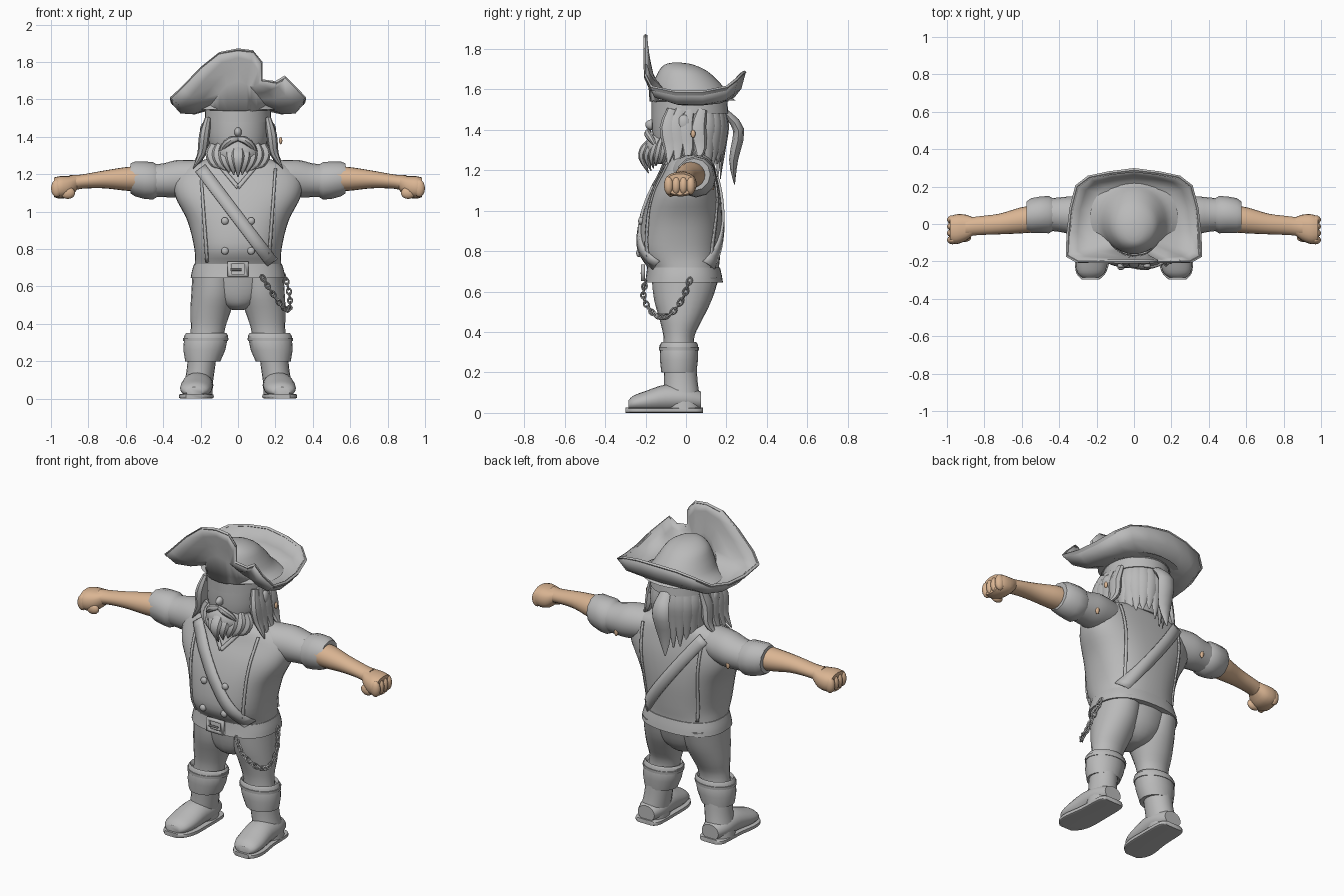
import bpy, bmesh, math, random
from mathutils import Vector

if "Cube" in bpy.data.objects:
    bpy.data.objects.remove(bpy.data.objects["Cube"])
random.seed(4)
X, Y, Z = Vector((1, 0, 0)), Vector((0, 1, 0)), Vector((0, 0, 1))


def material(name, colour):
    mat = bpy.data.materials.new(name)
    mat.use_nodes = True
    mat.diffuse_color = colour
    mat.node_tree.nodes["Principled BSDF"].inputs["Base Color"].default_value = colour
    return mat


grey = material("plain grey", (0.49, 0.49, 0.49, 1))
skin = material("tan skin", (0.7, 0.46, 0.29, 1))


def finish(name, bm, mat=grey, thick=0, angle=40):
    bmesh.ops.recalc_face_normals(bm, faces=bm.faces[:])
    mesh = bpy.data.meshes.new(name)
    bm.to_mesh(mesh)
    bm.free()
    mesh.materials.append(mat)
    obj = bpy.data.objects.new(name, mesh)
    bpy.context.collection.objects.link(obj)
    bpy.ops.object.select_all(action="DESELECT")
    obj.select_set(True)
    bpy.context.view_layer.objects.active = obj
    bpy.ops.object.shade_smooth_by_angle(angle=math.radians(angle))
    if thick:
        solid = obj.modifiers.new("thickness", "SOLIDIFY")
        solid.thickness, solid.offset = thick, 0


def spline(rows, steps):
    """Catmull-Rom interpolation of equal-length tuples."""
    out = []
    for i in range(len(rows) - 1):
        quad = rows[max(i - 1, 0)], rows[i], rows[i + 1], rows[min(i + 2, len(rows) - 1)]
        for k in range(steps):
            t = k / steps
            out.append(tuple(b + t * ((c - a) + t * ((2*a - 5*b + 4*c - d) + t * (3*b - a - 3*c + d))) / 2
                             for a, b, c, d in zip(*quad)))
    return out + [rows[-1]]


def bridge(bm, rings, closed=True):
    n = len(rings[0])
    for lower, upper in zip(rings, rings[1:]):
        for j in range(n if closed else n - 1):
            k = (j + 1) % n
            bm.faces.new((lower[j], lower[k], upper[k], upper[j]))


def sweep(name, rows, normal=None, ref=Y, mat=grey, sides=20, power=2.0, steps=3, mirror=1):
    """Loft ovals given as (x, y, z, width, depth)."""
    bm, rings = bmesh.new(), []
    rows = spline([(r[0] * mirror,) + tuple(r[1:]) for r in rows], steps)
    for i, row in enumerate(rows):
        before, after = rows[max(i - 1, 0)], rows[min(i + 1, len(rows) - 1)]
        t = normal or (Vector(after[:3]) - Vector(before[:3])).normalized()
        u = ref.cross(t).normalized()
        v = t.cross(u)
        ring = []
        for j in range(sides):
            a = math.tau * j / sides
            c, s = (math.copysign(abs(q) ** (2 / power), q) for q in (math.cos(a), math.sin(a)))
            ring.append(bm.verts.new(Vector(row[:3]) + u * c * row[3] + v * s * row[4]))
        rings.append(ring)
    bridge(bm, rings)
    bm.faces.new(rings[0])
    bm.faces.new(rings[-1])
    finish(name, bm, mat)


def ball(name, centre, size, mat=grey):
    bm = bmesh.new()
    bmesh.ops.create_uvsphere(bm, u_segments=14, v_segments=9, radius=1)
    for v in bm.verts:
        v.co = Vector(centre) + Vector(p * q for p, q in zip(v.co, size))
    finish(name, bm, mat)


# Torso, belt, seat and neck
torso = [(0, -.01, .65, .24, .18), (0, -.012, .71, .232, .175), (0, -.032, .8, .233, .203),
         (0, -.021, .95, .27, .2), (0, -.005, 1.08, .335, .175), (0, .01, 1.18, .34, .14),
         (0, .015, 1.25, .27, .115), (0, .02, 1.285, .15, .08)]
BULGE = 2.4
sweep("torso", torso, Z, sides=40, power=BULGE, steps=4)
sweep("belt", [(0, -.01, .645, .253, .193), (0, -.01, .68, .247, .187), (0, -.012, .72, .235, .18)],
      Z, sides=40, power=BULGE)
sweep("trouser_seat", [(0, -.005, .66, .2, .165), (0, -.012, .56, .17, .14), (0, -.02, .5, .1, .105),
                       (0, -.02, .475, .03, .06)], Z)
sweep("neck", [(0, 0, 1.24, .12, .1), (0, 0, 1.34, .1, .1)], Z)
fine_torso = spline(torso, 20)


def on_torso(x, z, back=False, lift=.005):
    row = min(fine_torso, key=lambda r: abs(r[2] - z))
    reach = max(0, 1 - abs(x / row[3]) ** BULGE) ** (1 / BULGE)
    return Vector((x, row[1] + (row[4] * reach + lift) * (1 if back else -1), z))


def strap(name, start, end, width, back=False, thick=.008):
    bm, edges = bmesh.new(), []
    run = Vector((end[0] - start[0], end[1] - start[1]))
    side = Vector((-run.y, run.x)).normalized() * width / 2
    for i in range(21):
        p = Vector(start) + run * i / 20
        edges.append([bm.verts.new(on_torso(*(p + side * k), back)) for k in (-1, 0, 1)])
    bridge(bm, edges, False)
    finish(name, bm, thick=thick)


# Clothing trim
for back in (False, True):
    strap("cross_strap", (-.2, 1.23), (.18, .73), .065, back, .014)
    for s in (1, -1):
        strap("vest_edge", (s * .2, 1.23), (s * .165, .73), .014, back)
for s in (1, -1):
    strap("shirt_collar", (s * .11, 1.26), (0, 1.13), .02)
    for z in (.79, .95):
        ball("button", on_torso(s * .07, z), (.02, .014, .02))

# Buckle frame and prong
bm = bmesh.new()
rings = [[bm.verts.new((x * k, -.213, .693 + z * k)) for x, z in
          ((-.055, -.04), (.055, -.04), (.055, .04), (-.055, .04))] for k in (1, .65)]
bridge(bm, rings)
finish("buckle", bm, thick=.02)
sweep("buckle_prong", [(-.04, -.22, .69, .006, .006), (.02, -.22, .69, .006, .006)], X, Z, sides=8)

# Limbs
for s in (1, -1):
    def limb(name, rows, normal=Z, ref=Y, **options):
        sweep(name, rows, normal, ref, mirror=s, **options)

    limb("sleeve", [(.16, .02, 1.185, .09, .09), (.25, .03, 1.18, .105, .097), (.33, .045, 1.175, .102, .1),
                    (.4, .05, 1.168, .092, .09), (.47, .05, 1.165, .085, .085)], X, Z)
    limb("sleeve_cuff", [(.43, .05, 1.165, .085, .085), (.455, .05, 1.165, .1, .1), (.5, .05, 1.168, .097, .1),
                         (.55, .045, 1.175, .093, .093), (.575, .04, 1.178, .08, .08)], X, Z, sides=12, steps=1)
    limb("forearm", [(.5, .03, 1.177, .072, .069), (.6, .02, 1.175, .07, .063), (.72, 0, 1.172, .055, .047),
                     (.84, -.01, 1.16, .05, .038), (.9, -.02, 1.15, .05, .045)], X, Z, mat=skin)
    limb("fist", [(.86, -.012, 1.155, .047, .038), (.9, -.02, 1.135, .07, .055),
                  (.95, -.028, 1.13, .08, .06), (.985, -.03, 1.13, .07, .052)], X, Z, mat=skin, power=2.4)
    for i in range(4):
        ball("finger", (s * .97, -.085 + .036 * i, 1.125), (.03, .024, .047), skin)
    ball("thumb", (s * .91, -.075, 1.1), (.04, .022, .032), skin)
    ball("sleeve_tear", (s * .37, .132, 1.125), (.012, .009, .024), skin)

    limb("trouser_leg", [(.125, -.005, .67, .118, .165), (.13, -.015, .56, .12, .143),
                         (.148, -.025, .46, .107, .105), (.16, -.035, .38, .092, .077),
                         (.17, -.035, .3, .09, .075)])
    limb("boot_cuff", [(.17, -.035, .33, .095, .08), (.17, -.035, .35, .108, .086), (.17, -.035, .335, .118, .095),
                       (.18, -.035, .26, .112, .094), (.188, -.035, .2, .094, .087),
                       (.19, -.035, .205, .07, .07)], steps=1)
    limb("cuff_band", [(.172, -.035, .325, .122, .099), (.173, -.035, .308, .12, .098)], steps=1)
    limb("boot_shaft", [(.19, -.03, .24, .077, .082), (.2, -.025, .15, .075, .083),
                        (.213, -.02, .07, .077, .09), (.217, -.015, .02, .08, .09)])
    limb("boot_foot", [(.212, .075, .06, .055, .045), (.213, 0, .07, .08, .062), (.217, -.1, .072, .083, .068),
                       (.225, -.2, .056, .085, .052), (.23, -.26, .047, .072, .038),
                       (.233, -.285, .038, .045, .024)], -Y, Z)
    limb("sole", [(.212, .083, .013, .055, .013), (.213, .05, .013, .08, .013), (.215, -.09, .013, .085, .013),
                  (.224, -.2, .013, .092, .013), (.23, -.265, .013, .077, .013),
                  (.233, -.298, .013, .045, .013)], -Y, Z, power=6)

# Hanging chain of alternating links
path = spline([(.13, -.2, .65), (.18, -.21, .57), (.24, -.16, .49), (.275, -.09, .48),
               (.275, -.02, .56), (.25, .02, .66)], 4)
for i, (p, q) in enumerate(zip(path, path[1:])):
    p, q = Vector(p), Vector(q)
    run = (q - p).normalized()
    side = run.cross(X if i % 2 else Y).normalized()
    thin = run.cross(side)
    bm, rings = bmesh.new(), []
    for j in range(10):
        a = math.tau * j / 10
        out = run * math.cos(a) + side * math.sin(a)
        mid = (p + q) / 2 + run * math.cos(a) * .02 + side * math.sin(a) * .012
        rings.append([bm.verts.new(mid + (out * math.cos(b) + thin * math.sin(b)) * .005)
                      for b in (0, math.pi / 2, math.pi, -math.pi / 2)])
    bridge(bm, rings + rings[:1])
    finish("chain_link", bm)

# Head and face
sweep("head", [(0, -.02, 1.24, .06, .06), (0, -.025, 1.29, .12, .12), (0, -.02, 1.37, .155, .145),
               (0, -.01, 1.45, .165, .16), (0, 0, 1.53, .168, .168)], Z, sides=28)
ball("nose", (0, -.168, 1.425), (.02, .034, .026))
ball("chin_beard", (0, -.12, 1.31), (.115, .085, .08))
ball("earring", (.228, .035, 1.38), (.009, .012, .02), skin)


def lock(name, points, width, ref, flat=.45):
    profile = (.6, 1, .8, .08)
    rows = [tuple(p) + (width * k, width * k * flat) for p, k in zip(points, profile)]
    sweep(name, rows, None, ref, sides=8, steps=3)


# Beard and moustache
for i in range(-4, 5):
    x, drop = i * .032, abs(i) * .012
    lock("beard_lock", [(x, -.15 + drop, 1.36), (x * 1.1, -.2 + 2 * drop, 1.31),
                        (x * .95, -.215 + 2 * drop, 1.26), (x * .7, -.185 + drop, 1.185 + drop)], .034, -Y, .7)
for s in (1, -1):
    lock("moustache", [(0, -.18, 1.39), (s * .04, -.19, 1.38), (s * .08, -.165, 1.345), (s * .1, -.14, 1.3)],
         .02, -Y, .9)
    ball("ear", (s * .183, -.01, 1.43), (.022, .035, .045))
    # Side hair
    for y, low in ((-.09, 1.23), (-.05, 1.2), (.0, 1.22), (.06, 1.25)):
        lock("side_lock", [(s * .16, y + .02, 1.5), (s * .18, y, 1.41), (s * .195, y + .01, 1.31),
                           (s * .24, y, low)], .04, X * s, .7)

# Back hair and loose tail
sweep("back_hair", [(0, .05, 1.25, .12, .09), (0, .05, 1.33, .155, .115), (0, .045, 1.42, .168, .135),
                    (0, .03, 1.52, .172, .16)], Z)
for i in range(-5, 6):
    out = Vector((math.sin(i * .26), math.cos(i * .26), 0))
    base = Vector((0, .035, 0))
    lock("back_lock", [base + out * .15 + Z * 1.51, base + out * .16 + Z * 1.42,
                       base + out * .15 + Z * 1.32, base + out * .14 + Z * random.uniform(1.15, 1.25)],
         .044, out, .4)
lock("bandana_tail", [(0, .19, 1.49), (-.01, .26, 1.4), (-.02, .235, 1.25), (-.03, .24, 1.13)], .055, Y, .5)

# Hat band and flared crown
sweep("hat_band", [(0, .02, 1.48, .178, .19), (0, .015, 1.58, .174, .185)], Z, sides=32)
sweep("hat_crown", [(0, .04, 1.545, .235, .205), (0, .025, 1.575, .185, .185), (0, .005, 1.63, .15, .165),
                    (0, -.015, 1.69, .115, .12), (0, -.035, 1.722, .065, .07), (0, -.045, 1.732, .02, .02)],
      Z, sides=32)

# Cocked brim: symmetrical back, torn front on the left
front_right = [(0, -.2, 1.865), (-.1, -.2, 1.845), (-.2, -.2, 1.765), (-.3, -.2, 1.66)]
side_back = [(.355, -.17, 1.61), (.35, -.05, 1.585), (.335, .08, 1.585), (.305, .2, 1.61), (.24, .25, 1.65),
             (.13, .272, 1.675)]
front_left = [(.3, -.2, 1.67), (.25, -.2, 1.72), (.2, -.2, 1.69), (.125, -.2, 1.7),
              (.125, -.2, 1.8), (.08, -.2, 1.855)]
rim = front_right + [(-x, y, z) for x, y, z in side_back] + [(0, .288, 1.685)] + side_back[::-1] + front_left
bm, rings = bmesh.new(), [[], [], [], [], []]
for x, y, z in rim:
    a = math.atan2(x / .36, -y / .24)
    foot = Vector((.172 * math.sin(a), .015 - .187 * math.cos(a), 1.54))
    fold = max(0, math.cos(a)) ** 3
    inner = foot + Z * (.01 + .15 * fold) - Y * .012 * fold
    edge = Vector((x, y, z))
    inner.z = min(inner.z, z - .02)
    sag = .045 * (1 - fold)
    for ring, point in zip(rings, (foot, inner, inner.lerp(edge, .4) - Z * sag * .8,
                                   inner.lerp(edge, .75) - Z * sag, edge)):
        ring.append(bm.verts.new(point))
bridge(bm, rings)
finish("hat_brim", bm, thick=.016, angle=50)

# Rim trim
bm, rings = bmesh.new(), []
for p in rim:
    out = Vector((p[0], p[1], 0)).normalized()
    rings.append([bm.verts.new(Vector(p) + out * h + Z * v)
                  for h, v in ((.011, 0), (0, .008), (-.011, 0), (0, -.016))])
bridge(bm, rings + rings[:1])
finish("hat_trim", bm)
